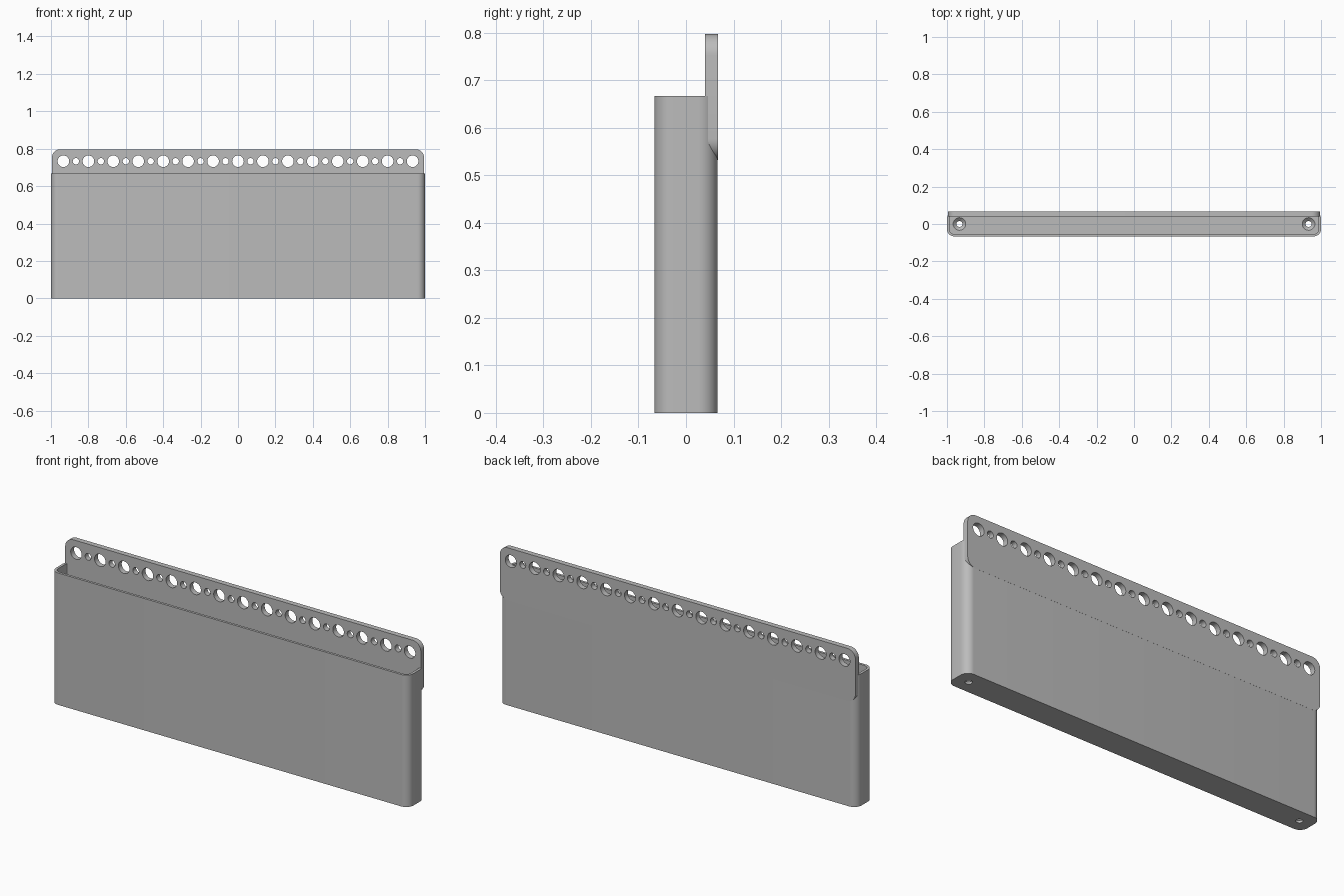
import bpy, bmesh
from math import cos, sin, pi, radians
from mathutils import Matrix, Vector

cube = bpy.data.objects.get("Cube")
if cube:
    bpy.data.objects.remove(cube, do_unlink=True)

grey = bpy.data.materials.new("plain grey")
grey.use_nodes = True
tone = (0.5, 0.5, 0.5, 1)
grey.diffuse_color = tone
grey.node_tree.nodes["Principled BSDF"].inputs["Base Color"].default_value = tone

HALF_Y, BIN_TOP, WALL, FLOOR = 0.067, 0.667, 0.013, 0.027
PITCH = 2 / 15
UPRIGHT = Matrix.Rotation(radians(90), 4, 'X')


def finish(bm, name):
    bmesh.ops.recalc_face_normals(bm, faces=bm.faces)
    mesh = bpy.data.meshes.new(name)
    bm.to_mesh(mesh)
    bm.free()
    mesh.materials.append(grey)
    obj = bpy.data.objects.new(name, mesh)
    bpy.context.collection.objects.link(obj)
    return obj


def rounded_slab(name, half_w, half_h, radius, low, high, matrix=Matrix()):
    """Rounded rectangle in the local xy plane, extruded from low to high."""
    bm = bmesh.new()
    ring = []
    steps = 10
    for q, (sx, sy) in enumerate(((1, 1), (-1, 1), (-1, -1), (1, -1))):
        for i in range(steps + 1):
            a = (q + i / steps) * pi / 2
            ring.append(bm.verts.new((sx * (half_w - radius) + radius * cos(a),
                                      sy * (half_h - radius) + radius * sin(a), low)))
    base = bm.faces.new(ring)
    top = bmesh.ops.extrude_face_region(bm, geom=[base])["geom"]
    moved = [v for v in top if isinstance(v, bmesh.types.BMVert)]
    bmesh.ops.translate(bm, verts=moved, vec=(0, 0, high - low))
    bm.transform(matrix)
    return finish(bm, name)


def add_drum(bm, bottom_r, top_r, depth, matrix):
    bmesh.ops.create_cone(bm, cap_ends=True, segments=32, radius1=bottom_r,
                          radius2=top_r, depth=depth, matrix=matrix)


def cut(target, cutter):
    mod = target.modifiers.new("cut", 'BOOLEAN')
    mod.operation, mod.solver, mod.object = 'DIFFERENCE', 'EXACT', cutter
    select(target)
    bpy.ops.object.modifier_apply(modifier=mod.name)
    bpy.data.objects.remove(cutter, do_unlink=True)


def select(obj):
    bpy.ops.object.select_all(action='DESELECT')
    obj.select_set(True)
    bpy.context.view_layer.objects.active = obj


# Open bin with rounded upright corners
shell = rounded_slab("bin", 1, HALF_Y - 0.0004, 0.04, 0, BIN_TOP)
cut(shell, rounded_slab("cavity_cutter", 1 - WALL, HALF_Y - WALL, 0.027, FLOOR, 1))

# Countersunk screw holes through the floor
shafts, sinks = bmesh.new(), bmesh.new()
for x in (-7 * PITCH, 7 * PITCH):
    add_drum(shafts, 0.016, 0.016, 0.2, Matrix.Translation((x, 0, 0)))
    add_drum(sinks, 0.014, 0.036, 0.02, Matrix.Translation((x, 0, FLOOR - 0.008)))
cut(shell, finish(sinks, "sink_cutter"))
cut(shell, finish(shafts, "shaft_cutter"))

# Mounting plate along the back, with alternating large and small holes
plate_low, plate_high = 0.532, 0.797
plate = rounded_slab("mounting_plate", 0.995, (plate_high - plate_low) / 2, 0.045,
                     -HALF_Y, -0.04,
                     Matrix.Translation((0, 0, (plate_low + plate_high) / 2)) @ UPRIGHT)
holes = bmesh.new()
for i in range(-14, 15):
    r = 0.017 if i % 2 else 0.031
    add_drum(holes, r, r, 0.2, Matrix.Translation((i * PITCH / 2, 0.05, 0.733)) @ UPRIGHT)
cut(plate, finish(holes, "hole_cutter"))

for part in (shell, plate):
    select(part)
    bpy.ops.object.shade_smooth_by_angle(angle=radians(30))
